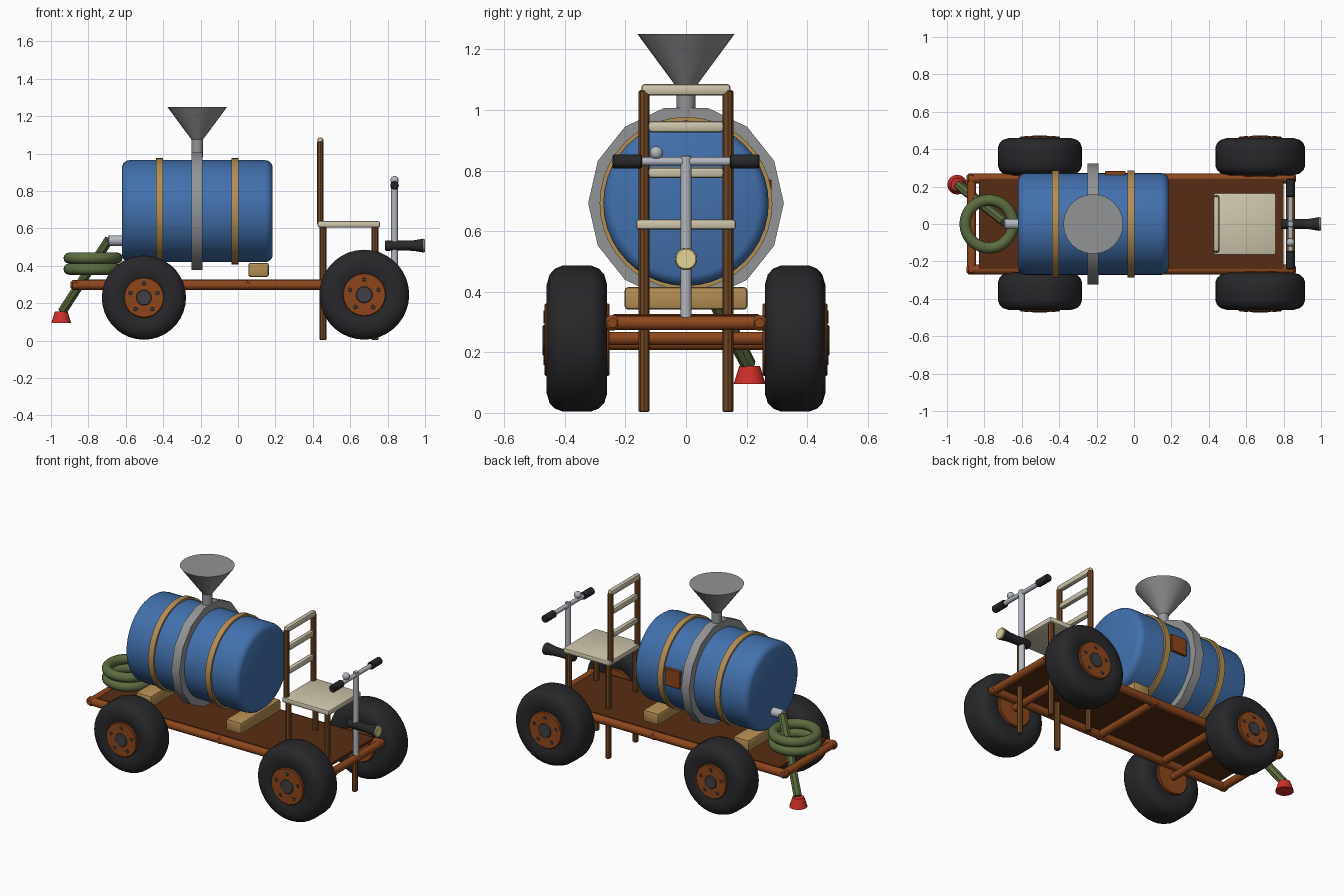
import bpy, bmesh, math
from mathutils import Vector, Matrix

if "Cube" in bpy.data.objects:
    bpy.data.objects.remove(bpy.data.objects["Cube"])

MATS = {}
PALETTE = {  # sRGB
    'blue': (68, 112, 172), 'tan': (178, 140, 84), 'rust': (140, 72, 34), 'deck': (88, 48, 26),
    'wood': (112, 72, 40), 'cream': (205, 196, 170), 'rubber': (44, 43, 46), 'hose': (92, 108, 66),
    'red': (205, 50, 45), 'steel': (178, 182, 190), 'lens': (225, 212, 150), 'grey': (145, 146, 148),
    'cap': (66, 66, 70)}


def mat(name):
    if name not in MATS:
        m = bpy.data.materials.new(name)
        m.diffuse_color = [(c / 255) ** 2.2 for c in PALETTE[name]] + [1]
        m.use_nodes = True
        m.node_tree.nodes["Principled BSDF"].inputs["Base Color"].default_value = m.diffuse_color
        MATS[name] = m
    return MATS[name]


def finish(bm, name, color, angle=35):
    bmesh.ops.recalc_face_normals(bm, faces=bm.faces)
    me = bpy.data.meshes.new(name)
    bm.to_mesh(me)
    bm.free()
    ob = bpy.data.objects.new(name, me)
    bpy.context.collection.objects.link(ob)
    me.materials.append(mat(color))
    bpy.ops.object.select_all(action='DESELECT')
    bpy.context.view_layer.objects.active = ob
    ob.select_set(True)
    bpy.ops.object.shade_smooth_by_angle(angle=math.radians(angle))
    return ob


def lathe(name, color, origin, axis, profile, n=32, closed=False, spin=0.0):
    """Revolve (height, radius) points around an axis; ends are capped, or joined if closed."""
    bm = bmesh.new()
    a = [2 * math.pi * i / n + spin for i in range(n)]
    rings = [[bm.verts.new((r * math.cos(t), r * math.sin(t), h)) for t in a] for h, r in profile]
    pairs = list(zip(rings, rings[1:])) + ([(rings[-1], rings[0])] if closed else [])
    for p, q in pairs:
        for i in range(n):
            j = (i + 1) % n
            bm.faces.new((p[i], p[j], q[j], q[i]))
    if not closed:
        bm.faces.new(rings[0])
        bm.faces.new(rings[-1])
    rot = Vector((0, 0, 1)).rotation_difference(Vector(axis).normalized()).to_matrix().to_4x4()
    bm.transform(Matrix.Translation(origin) @ rot)
    return finish(bm, name, color)


def tube(name, color, a, b, r, n=16, bev=0.004):
    a, b = Vector(a), Vector(b)
    L = (b - a).length
    return lathe(name, color, a, b - a, [(0, r - bev), (bev, r), (L - bev, r), (L, r - bev)], n)


def box(name, color, center, size, bev=0.01, seg=2):
    bm = bmesh.new()
    bmesh.ops.create_cube(bm, size=1)
    bmesh.ops.scale(bm, vec=size, verts=bm.verts)
    bmesh.ops.translate(bm, vec=center, verts=bm.verts)
    if bev:
        bmesh.ops.bevel(bm, geom=bm.edges[:], offset=bev, segments=seg, profile=0.5, affect='EDGES')
    return finish(bm, name, color)


X, Y, Z = (1, 0, 0), (0, 1, 0), (0, 0, 1)
BZ = 0.692  # barrel axis height

# Barrel with rounded rims, hoops and faceted clamp ring
lathe('barrel', 'blue', (-0.62, 0, BZ), X,
      [(0, 0.24), (0.008, 0.257), (0.025, 0.27), (0.04, 0.273),
       (0.765, 0.273), (0.78, 0.27), (0.797, 0.257), (0.805, 0.24)], 40)
for i, x in enumerate((-0.42, -0.015)):
    lathe(f'barrel_hoop_{i}', 'tan', (x - 0.019, 0, BZ), X, [(0, 0.265), (0, 0.285), (0.038, 0.285), (0.038, 0.265)], 40, True)
lathe('clamp_ring', 'grey', (-0.248, 0, BZ), X,
      [(0, 0.265), (0, 0.323), (0.058, 0.323), (0.058, 0.265)], 14, True, spin=math.pi / 2)
box('side_patch', 'rust', (-0.1, 0.27, 0.715), (0.11, 0.025, 0.11), 0.003, 1)

# Funnel on top
lathe('funnel_neck', 'grey', (-0.218, 0, 0.98), Z, [(0, 0.031), (0.1, 0.031)], 24)
lathe('funnel', 'grey', (-0.218, 0, 1.075), Z, [(0, 0.031), (0.175, 0.16)], 24)

# Wood chocks under the barrel
for i, x in enumerate((-0.53, 0.11)):
    box(f'barrel_chock_{i}', 'tan', (x, 0, 0.378), (0.11, 0.405, 0.075), 0.012)

# Chassis: deck, rails and cross tubes
box('deck', 'deck', (-0.015, 0, 0.318), (1.63, 0.48, 0.016), 0)
for s in (-1, 1):
    tube(f'side_rail_{s}', 'rust', (-0.895, s * 0.243, 0.297), (0.865, s * 0.243, 0.297), 0.026, bev=0.01)
for i, x in enumerate((-0.868, -0.42, 0.05, 0.838)):
    tube(f'cross_tube_{i}', 'rust', (x, -0.268, 0.297), (x, 0.268, 0.297), 0.024, bev=0.008)

# Wheels
HALF = [(-0.085, 0.09), (-0.098, 0.13), (-0.1, 0.165), (-0.09, 0.198), (-0.072, 0.216), (-0.048, 0.225)]
PROFILE = HALF + [(-h, r) for h, r in reversed(HALF)]
for end, x, k in (('back', -0.503, 1.0), ('front', 0.675, 1.068)):
    z = 0.23 * k
    tube(f'{end}_axle', 'rust', (x, -0.3, z), (x, 0.3, z), 0.022)
    for s in (-1, 1):
        tag, c = f'{end}_{"left" if s < 0 else "right"}', Vector((x, s * 0.36, z))
        out = Vector((0, s, 0))
        lathe(f'{tag}_tyre', 'rubber', c, out, [(h, r * k) for h, r in PROFILE], 36, True)
        tube(f'{tag}_hub', 'rust', c - out * 0.107, c + out * 0.107, 0.108 * k, 28)
        tube(f'{tag}_hub_cap', 'cap', c + out * 0.1, c + out * 0.113, 0.042 * k, 16)
        for i in range(5):
            t = math.pi / 2 + i * 2 * math.pi / 5
            p = c + Vector((math.cos(t), 0, math.sin(t))) * 0.076 * k
            tube(f'{tag}_lug_{i}', 'cap', p + out * 0.1, p + out * 0.111, 0.011, 8, 0.002)

# Chair
box('seat', 'cream', (0.593, 0, 0.622), (0.335, 0.33, 0.034), 0.01)
for s in (-1, 1):
    y = s * 0.138
    tube(f'back_post_{s}', 'wood', (0.44, y, 0.62), (0.44, y, 1.065), 0.018, 8)
    tube(f'back_leg_{s}', 'wood', (0.455, y, 0.003), (0.455, y, 0.62), 0.018, 8)
    tube(f'front_leg_{s}', 'wood', (0.733, y, 0.003), (0.733, y, 0.615), 0.018, 8)
for i, (z, w, h) in enumerate(((1.067, 0.295, 0.038), (0.945, 0.25, 0.038), (0.793, 0.25, 0.036))):
    box(f'back_slat_{i}', 'cream', (0.44, 0, z), (0.032, w, h), 0.012)

# Steering column, handlebar, grips and bell
SX = 0.837
tube('steering_column', 'steel', (SX, 0, 0.29), (SX, 0, 0.85), 0.018)
tube('handlebar', 'steel', (SX, -0.17, 0.83), (SX, 0.17, 0.83), 0.014)
for s in (-1, 1):
    tube(f'grip_{s}', 'rubber', (SX, s * 0.145, 0.83), (SX, s * 0.242, 0.83), 0.023)
bm = bmesh.new()
bmesh.ops.create_uvsphere(bm, u_segments=16, v_segments=10, radius=0.022,
                          matrix=Matrix.Translation((SX, -0.098, 0.858)))
finish(bm, 'bell', 'steel')

# Headlamp
lathe('headlamp', 'rubber', (0.787, 0, 0.508), X,
      [(0, 0.024), (0.006, 0.028), (0.09, 0.026), (0.15, 0.028), (0.205, 0.037)], 20)
tube('headlamp_lens', 'lens', (0.988, 0, 0.508), (1.0, 0, 0.508), 0.036, 20)

# Spout, hose coil, hose tail and nozzle
tube('spout', 'steel', (-0.695, 0, 0.535), (-0.61, 0, 0.535), 0.028)
for i, z in enumerate((0.382, 0.441)):
    ring = [(0.03 * math.sin(t), 0.128 + 0.03 * math.cos(t)) for t in (j * math.pi / 6 for j in range(12))]
    lathe(f'hose_coil_{i}', 'hose', (-0.775, 0, z), Z, ring, 36, True)
tube('hose_tail', 'hose', (-0.69, 0.01, 0.54), (-0.94, 0.208, 0.155), 0.026, 8)
lathe('nozzle', 'red', (-0.945, 0.21, 0.095), Z, [(0, 0.053), (0.06, 0.034)], 16)
